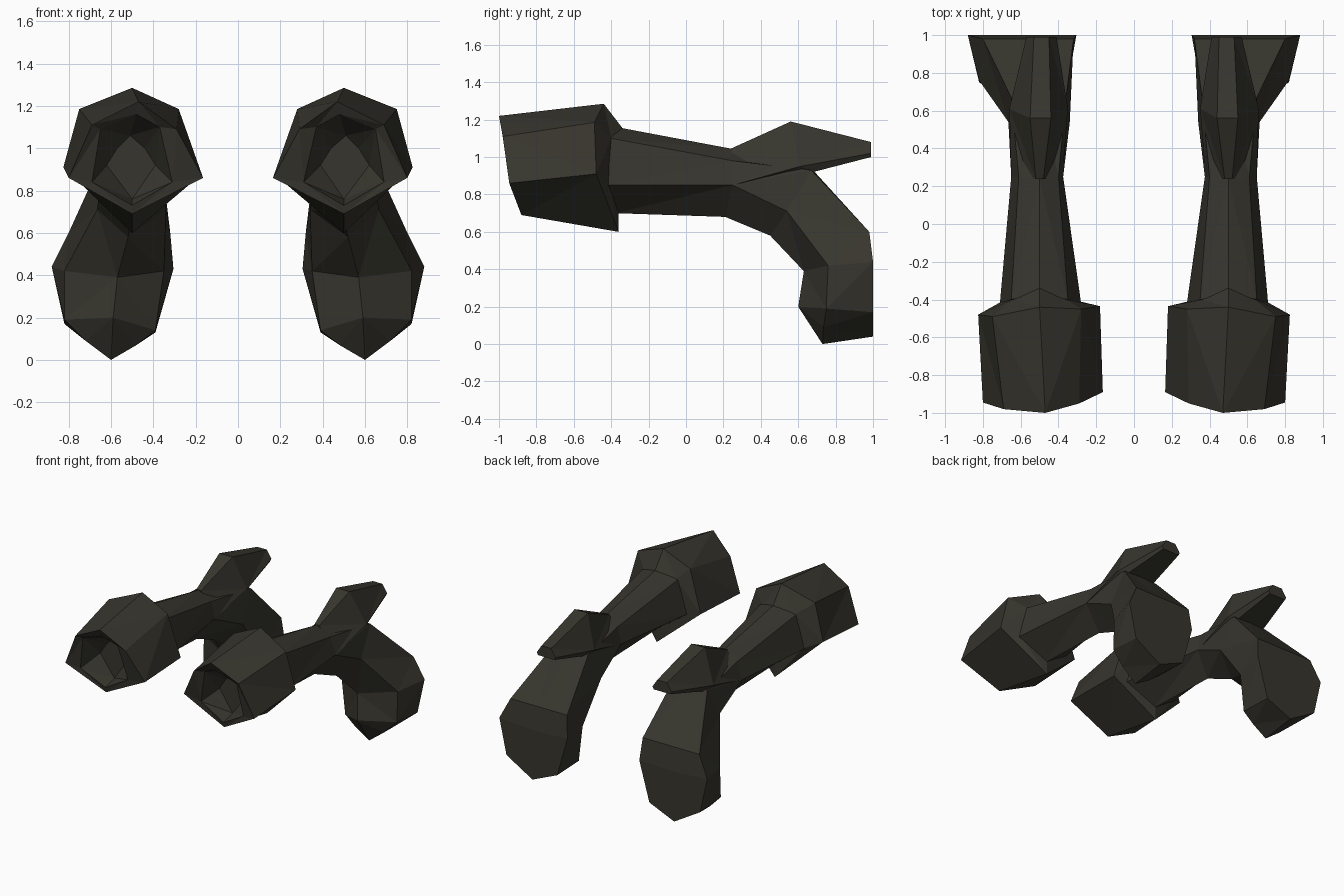
import bpy, bmesh

olive = bpy.data.materials.new("dark olive")
olive.diffuse_color = (0.038, 0.036, 0.027, 1)


def loft(name, rings):
    """Skin six-sided rings, cap both ends, mirror to the other side."""
    bm = bmesh.new()
    loops = [[bm.verts.new(p) for p in r] for r in rings]
    for a, b in zip(loops, loops[1:]):
        n = len(a)
        for i in range(n):
            j = (i + 1) % n
            bm.faces.new((a[i], a[j], b[j], b[i]))
    bm.faces.new(loops[0])
    bm.faces.new(loops[-1])
    bmesh.ops.triangulate(bm, faces=bm.faces[:])
    bmesh.ops.recalc_face_normals(bm, faces=bm.faces[:])
    me = bpy.data.meshes.new(name)
    bm.to_mesh(me)
    bm.free()
    me.materials.append(olive)
    ob = bpy.data.objects.new(name, me)
    bpy.context.collection.objects.link(ob)
    ob.modifiers.new("mirror", 'MIRROR').use_axis[0] = True
    return ob


# Front sleeve: recess floor, recess rim, front edge, flared back edge, shoulder
loft("sleeve", [
    [(.51, -.78, 1.06), (.57, -.78, 1.0), (.62, -.78, .92),
     (.5, -.78, .76), (.39, -.78, .92), (.44, -.78, 1.0)],
    [(.48, -.97, 1.16), (.65, -.95, 1.09), (.69, -.92, .84),
     (.5, -.89, .73), (.31, -.89, .84), (.37, -.93, 1.1)],
    [(.47, -1, 1.22), (.69, -.98, 1.11), (.80, -.945, .86),
     (.5, -.88, .69), (.165, -.89, .86), (.29, -.95, 1.09)],
    [(.5, -.44, 1.285), (.75, -.49, 1.185), (.825, -.48, .91),
     (.5, -.36, .60), (.18, -.435, .87), (.28, -.45, 1.185)],
    [(.5, -.34, 1.155), (.64, -.40, 1.10), (.70, -.41, .85),
     (.5, -.36, .70), (.29, -.41, .85), (.36, -.40, 1.10)],
])

# Arm that bends down into the rear foot
loft("arm_and_foot", [
    [(.5, -.37, 1.16), (.65, -.40, 1.10), (.71, -.42, .85),
     (.5, -.38, .70), (.28, -.42, .85), (.35, -.40, 1.10)],
    [(.5, .24, 1.045), (.61, .25, .98), (.65, .25, .85),
     (.5, .21, .68), (.375, .25, .85), (.40, .25, .98)],
    [(.5, .67, .94), (.65, .67, .93), (.665, .54, .71),
     (.52, .45, .58), (.34, .54, .71), (.36, .67, .93)],
    [(.57, .98, .60), (.80, .98, .60), (.82, .76, .42),
     (.57, .63, .39), (.35, .75, .42), (.32, .98, .60)],
    [(.6, 1, .42), (.88, 1, .44), (.82, .75, .19),
     (.59, .60, .20), (.39, .74, .14), (.305, 1, .43)],
    [(.6, 1, .04), (.82, 1, .17), (.72, .735, .09),
     (.6, .73, 0), (.48, .735, .07), (.39, 1, .13)],
])

# Upper prong: grows out of the arm's full width and narrows to a blunt tip
loft("upper_prong", [
    [(.48, .24, 1.045), (.52, .24, 1.045), (.65, .25, .85),
     (.58, .25, .80), (.44, .25, .80), (.378, .25, .85)],
    [(.44, .56, 1.19), (.55, .56, 1.19), (.66, .61, .95),
     (.62, .68, .92), (.39, .68, .92), (.35, .61, .95)],
    [(.45, .99, 1.08), (.53, .99, 1.08), (.57, .99, 1.02),
     (.56, .99, 1.0), (.42, .99, 1.0), (.41, .99, 1.02)],
])
